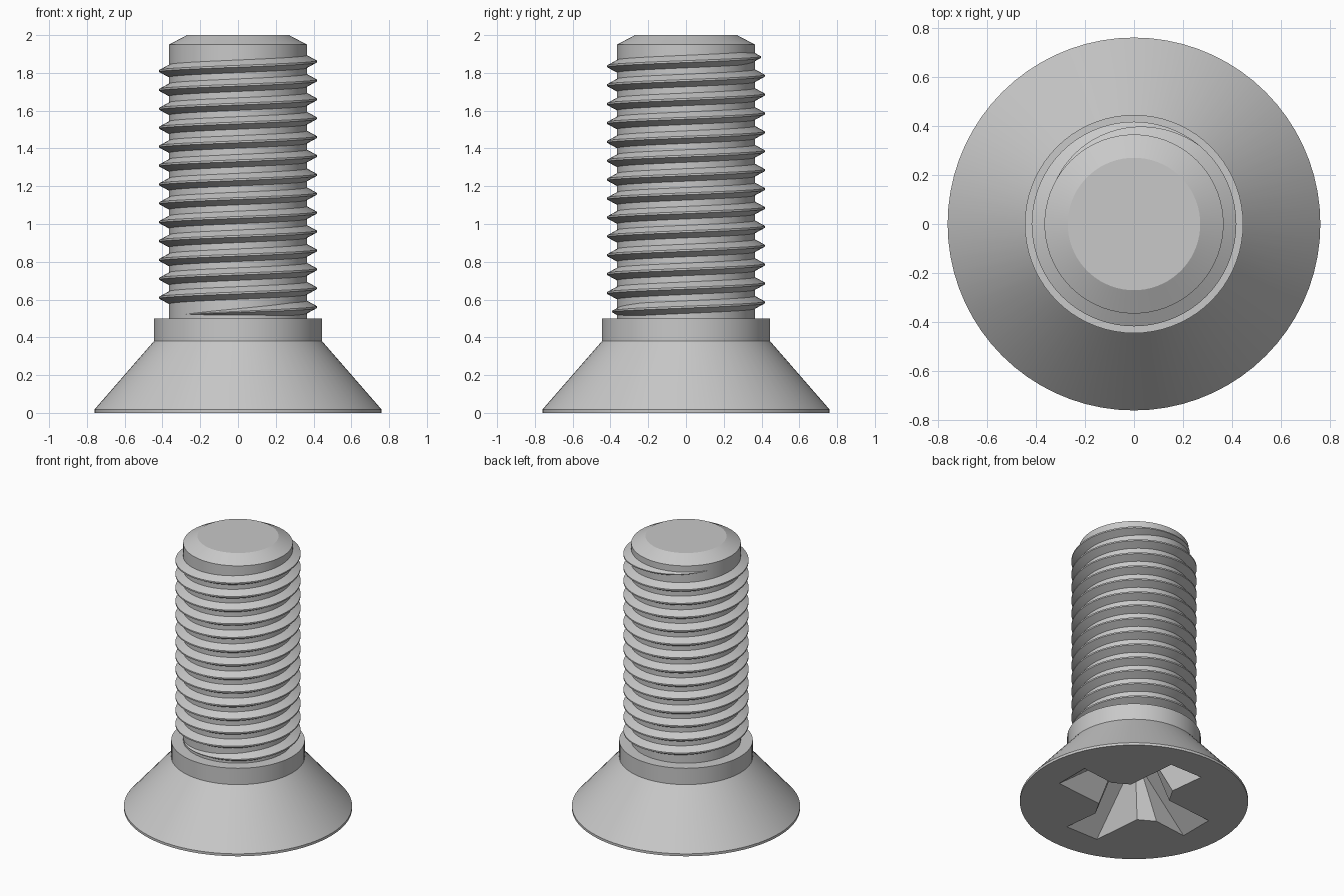
import bpy, bmesh
from math import radians, sin, cos, tau, pi

if "Cube" in bpy.data.objects:
    bpy.data.objects.remove(bpy.data.objects["Cube"])

SEG = 72
steel = bpy.data.materials.new("steel grey")
steel.use_nodes = True
COLOUR = (0.58, 0.58, 0.58, 1)
steel.diffuse_color = COLOUR
steel.node_tree.nodes["Principled BSDF"].inputs["Base Color"].default_value = COLOUR


def finish(name, bm):
    """Turn a bmesh into a smooth object with sharp edges kept."""
    bmesh.ops.recalc_face_normals(bm, faces=bm.faces[:])
    mesh = bpy.data.meshes.new(name)
    bm.to_mesh(mesh)
    bm.free()
    mesh.materials.append(steel)
    mesh.shade_smooth()
    mesh.set_sharp_from_angle(angle=radians(20))
    obj = bpy.data.objects.new(name, mesh)
    bpy.context.collection.objects.link(obj)
    return obj


def loop(bm, points, z):
    return [bm.verts.new((x, y, z)) for x, y in points]


def circle(r):
    return [(r * cos(tau * i / SEG), r * sin(tau * i / SEG)) for i in range(SEG)]


def bridge(bm, a, b):
    n = len(a)
    for i in range(n):
        j = (i + 1) % n
        bm.faces.new((a[i], a[j], b[j], b[i]))


def lathe(bm, profile):
    """Stack rings along z and cap the top; returns the bottom ring."""
    rings = [loop(bm, circle(r), z) for r, z in profile]
    for a, b in zip(rings, rings[1:]):
        bridge(bm, a, b)
    bm.faces.new(rings[-1])
    return rings[0]


def cross(tip, tip_half, neck, neck_half, notch):
    """Outline of the four-armed driver recess."""
    arm = [(tip, -tip_half), (tip, tip_half), (neck, neck_half), (notch, notch)]
    pts = []
    for k in range(4):
        c, s = cos(k * pi / 2), sin(k * pi / 2)
        pts += [(x * c - y * s, x * s + y * c) for x, y in arm]
    return pts


# Countersunk head with collar and cross recess
bm = bmesh.new()
rim = lathe(bm, [(0.76, 0), (0.76, 0.018), (0.445, 0.38), (0.445, 0.5)])
mouth = loop(bm, cross(0.54, 0.13, 0.28, 0.10, 0.166), 0)
floor = loop(bm, cross(0.12, 0.06, 0.11, 0.06, 0.085), 0.32)
bridge(bm, mouth, floor)
bm.faces.new(floor)
edges = []
for ring in (rim, mouth):
    for a, b in zip(ring, ring[1:] + ring[:1]):
        edges.append(bm.edges.get((a, b)))
bmesh.ops.triangle_fill(bm, edges=edges, use_beauty=True)
finish("head", bm)

# Shank with chamfered tip
bm = bmesh.new()
lathe(bm, [(0.365, 0.48), (0.365, 1.95), (0.27, 2.0)])
finish("shank", bm)

# Helical thread, fading out at both ends
PITCH, CORE, HEIGHT = 0.1, 0.36, 0.057
START, END, FADE = radians(-150), radians(160) + 13 * tau, radians(110)
steps = int((END - START) / tau * SEG)
bm = bmesh.new()
rows = []
for i in range(steps + 1):
    a = START + (END - START) * i / steps
    t = max(0.03, min(1, (a - START) / FADE, (END - a) / FADE))
    z = 0.56 + PITCH * a / tau
    crest = CORE + HEIGHT * t
    section = [(CORE, -0.036), (crest, -0.005), (crest, 0.005), (CORE, 0.036)]
    rows.append([bm.verts.new((r * cos(a), r * sin(a), z + dz * t)) for r, dz in section])
for p, q in zip(rows, rows[1:]):
    bridge(bm, p, q)
bm.faces.new(rows[0])
bm.faces.new(rows[-1])
finish("thread", bm)
